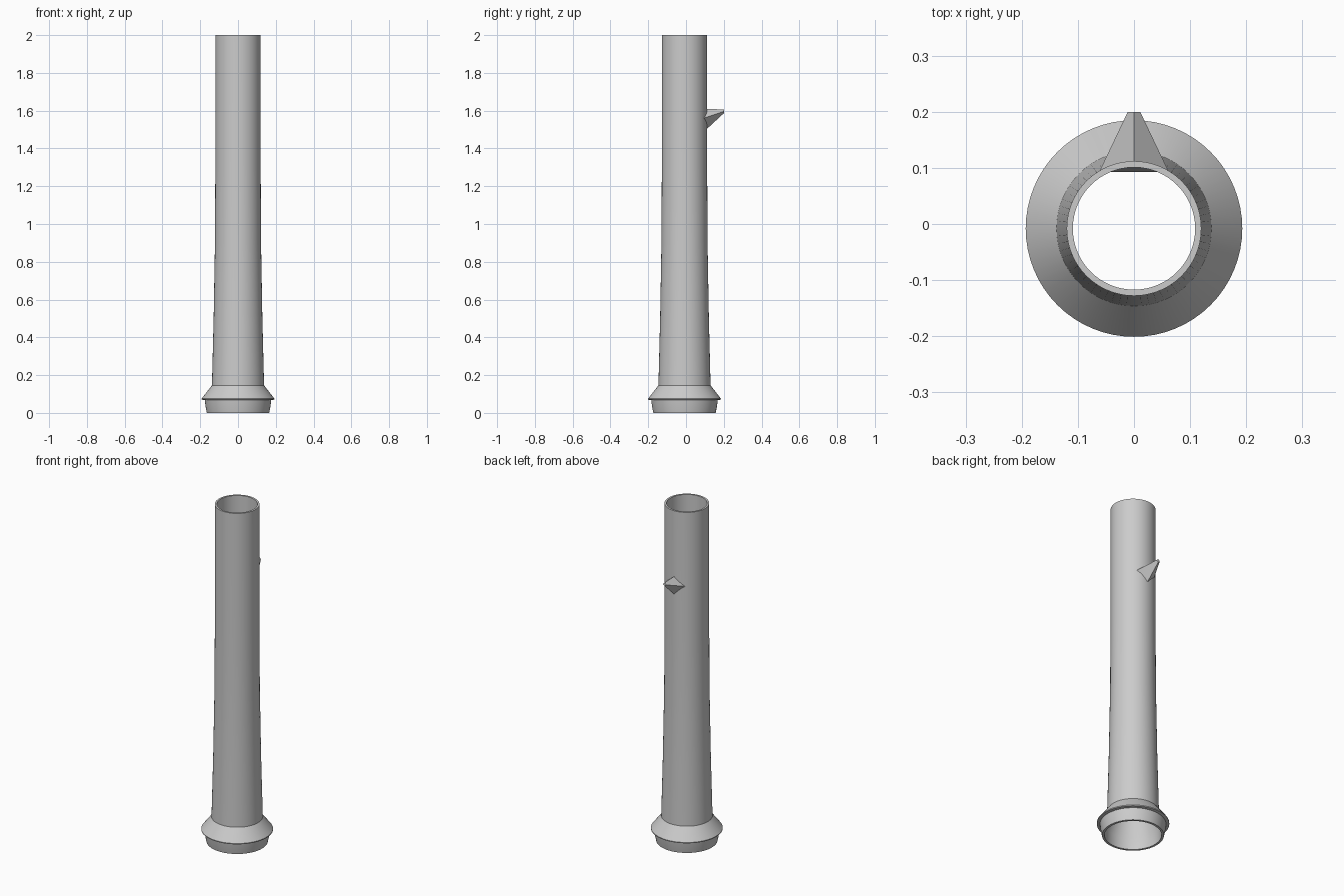
import bpy, bmesh, math

if "Cube" in bpy.data.objects:
    bpy.data.objects.remove(bpy.data.objects["Cube"], do_unlink=True)

AXIS_Y = -0.008
SIDES = 64

grey = bpy.data.materials.new("plain grey")
grey.use_nodes = True
grey.diffuse_color = (0.6, 0.6, 0.6, 1)
grey.node_tree.nodes["Principled BSDF"].inputs["Base Color"].default_value = (0.6, 0.6, 0.6, 1)


def add_object(name, bm):
    bmesh.ops.recalc_face_normals(bm, faces=bm.faces)
    mesh = bpy.data.meshes.new(name)
    bm.to_mesh(mesh)
    bm.free()
    mesh.materials.append(grey)
    obj = bpy.data.objects.new(name, mesh)
    bpy.context.collection.objects.link(obj)
    return obj


def lathe(name, profile):
    """Turn a closed (radius, height) profile around the tube axis."""
    bm = bmesh.new()
    rings = []
    for i in range(SIDES):
        a = 2 * math.pi * i / SIDES
        rings.append([bm.verts.new((r * math.cos(a), AXIS_Y + r * math.sin(a), z))
                      for r, z in profile])
    n = len(profile)
    for i, ring in enumerate(rings):
        after = rings[(i + 1) % SIDES]
        for j in range(n):
            k = (j + 1) % n
            bm.faces.new((ring[j], after[j], after[k], ring[k]))
    obj = add_object(name, bm)
    bpy.ops.object.select_all(action="DESELECT")
    obj.select_set(True)
    bpy.context.view_layer.objects.active = obj
    bpy.ops.object.shade_smooth_by_angle(angle=math.radians(25))
    return obj


# Hollow barrel with base collar and flared skirt
lathe("barrel", [
    (0.165, 0), (0.172, 0.035), (0.176, 0.068), (0.193, 0.07), (0.193, 0.075),
    (0.138, 0.146), (0.129, 0.5), (0.122, 0.9), (0.12, 1.3), (0.12, 2),
    (0.109, 2), (0.109, 1.3), (0.111, 0.9), (0.118, 0.5), (0.126, 0.146),
    (0.152, 0.07), (0.152, 0),
])

# Diamond-shaped sight on the back
bm = bmesh.new()
root = [bm.verts.new(p) for p in
        ((0, 0.107, 1.61), (0.062, 0.093, 1.56), (0, 0.107, 1.5), (-0.062, 0.093, 1.56))]
tip = [bm.verts.new(p) for p in
       ((0, 0.2, 1.606), (0.011, 0.2, 1.596), (0, 0.2, 1.586), (-0.011, 0.2, 1.596))]
for i in range(4):
    j = (i + 1) % 4
    bm.faces.new((root[i], root[j], tip[j], tip[i]))
bm.faces.new(tip)
bm.faces.new(root[::-1])
add_object("sight", bm)
